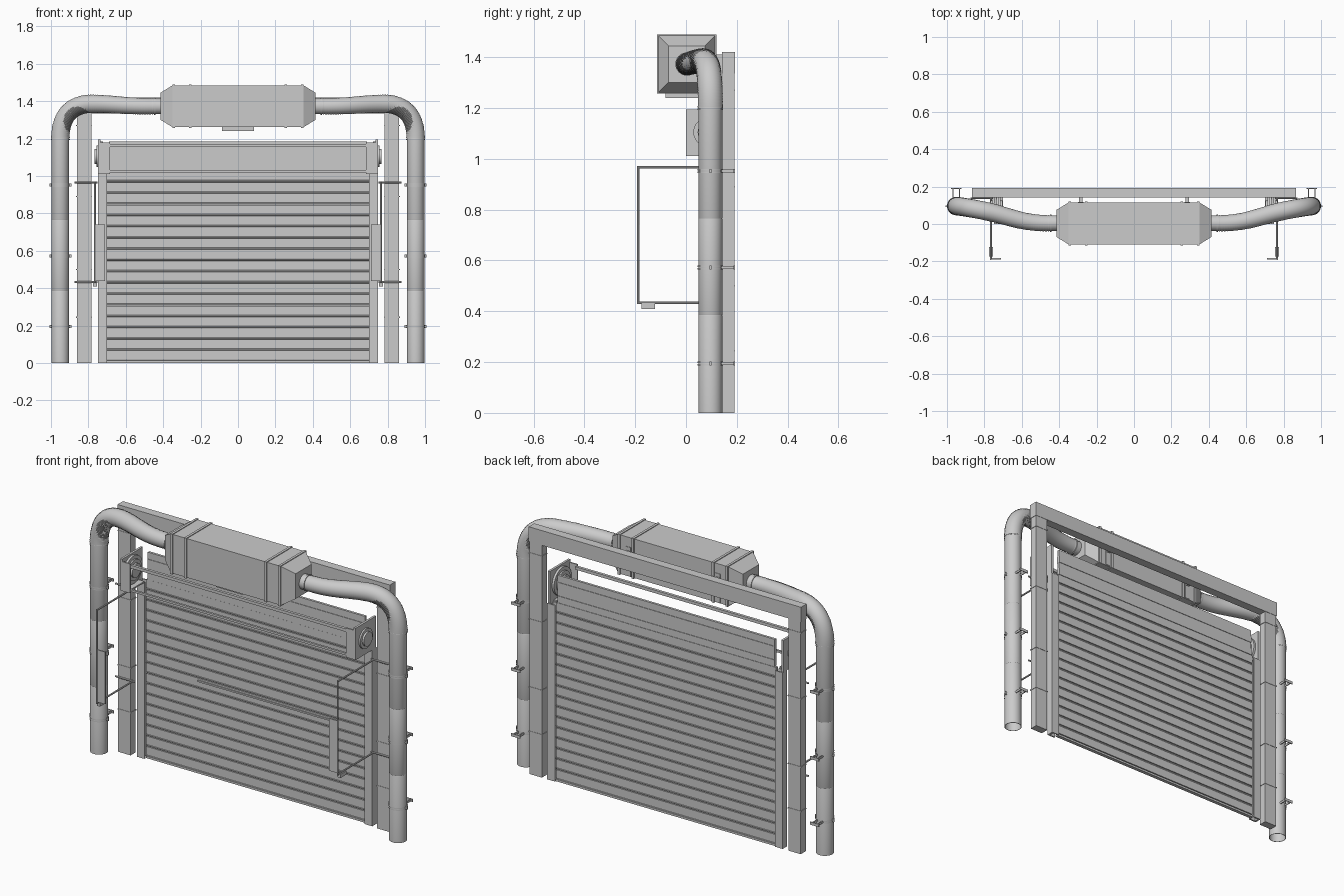
import bpy, bmesh, math
from mathutils import Vector, Matrix
from mathutils.geometry import interpolate_bezier

if "Cube" in bpy.data.objects:
    bpy.data.objects.remove(bpy.data.objects["Cube"])


def finish(name, bm, smooth=False):
    bmesh.ops.recalc_face_normals(bm, faces=bm.faces)
    me = bpy.data.meshes.new(name)
    bm.to_mesh(me)
    bm.free()
    ob = bpy.data.objects.new(name, me)
    bpy.context.collection.objects.link(ob)
    if smooth:
        bpy.ops.object.select_all(action='DESELECT')
        ob.select_set(True)
        bpy.context.view_layer.objects.active = ob
        bpy.ops.object.shade_smooth_by_angle(angle=math.radians(35))
    return ob


def add_box(bm, x, y, z):
    c = [(a[0] + a[1]) / 2 for a in (x, y, z)]
    d = [abs(a[1] - a[0]) for a in (x, y, z)]
    bmesh.ops.create_cube(bm, size=1, matrix=Matrix.Translation(c) @ Matrix.Diagonal((*d, 1)))


def boxes(name, *specs):
    bm = bmesh.new()
    for s in specs:
        add_box(bm, *s)
    return finish(name, bm)


def add_cyl(bm, a, b, r, n=24, caps=True):
    a, b = Vector(a), Vector(b)
    m = Matrix.Translation((a + b) / 2) @ (b - a).to_track_quat('Z', 'Y').to_matrix().to_4x4()
    bmesh.ops.create_cone(bm, cap_ends=caps, segments=n, radius1=r, radius2=r,
                          depth=(b - a).length, matrix=m)


def cyl(name, a, b, r, n=24):
    bm = bmesh.new()
    add_cyl(bm, a, b, r, n)
    return finish(name, bm, True)


def loft(bm, rings, caps=False):
    vs = [[bm.verts.new(p) for p in ring] for ring in rings]
    n = len(vs[0])
    for r0, r1 in zip(vs, vs[1:]):
        for i in range(n):
            bm.faces.new((r0[i], r0[(i + 1) % n], r1[(i + 1) % n], r1[i]))
    if caps:
        bm.faces.new(vs[0])
        bm.faces.new(vs[-1])


# Rolling curtain: flat slats with rounded hinge knuckles
bm = bmesh.new()
for k in range(17):
    z = 0.014 + 0.06 * k
    add_box(bm, (-0.70, 0.70), (0.166, 0.182), (z + 0.004, z + 0.052))
    add_cyl(bm, (-0.70, 0.174, z - 0.002), (0.70, 0.174, z - 0.002), 0.0055, 10)
finish("curtain_slats", bm, True)
boxes("curtain_bottom_bar", ((-0.70, 0.70), (0.164, 0.184), (0, 0.012)))
boxes("curtain_pull_bar", ((-0.37, 0.49), (0.160, 0.167), (0.527, 0.536)))
boxes("upper_curtain", *[((-0.69, 0.69), (0.163 + 0.003 * (k % 2), 0.183 - 0.003 * (k % 2)),
                          (1.028 + k * 0.039, 1.067 + k * 0.039)) for k in range(4)])

# Crossbars between the roller brackets
boxes("roller_crossbars", ((-0.69, 0.69), (0.004, 0.02), (1.155, 1.172)),
      ((-0.69, 0.69), (0.004, 0.016), (1.02, 1.032)))

# Portal frame
boxes("frame_beam", ((-0.865, 0.865), (0.142, 0.192), (1.335, 1.42)))

# Air heater box
ZC = 1.373
bm = bmesh.new()
prof = [(-0.415, 0.072), (-0.35, 0.112), (0.35, 0.112), (0.415, 0.072)]
loft(bm, [[(x, 0.003 + h * sy, ZC + h * sz) for sy, sz in ((-1, -1), (1, -1), (1, 1), (-1, 1))]
          for x, h in prof], True)
finish("heater_box", bm)
boxes("heater_bands", *[((x - 0.007, x + 0.007), (-0.115, 0.121), (ZC - 0.116, ZC + 0.116))
                        for x in (-0.343, -0.255, 0.255, 0.343)])
boxes("heater_base_plate", ((-0.085, 0.085), (-0.08, 0.055), (1.24, 1.263)))

for s, side in ((1, "right"), (-1, "left")):
    def X(a, b):
        return (s * a, s * b)

    # Post with thin joint bands
    boxes("frame_post_" + side, (X(0.783, 0.862), (0.144, 0.19), (0, 1.42)))
    boxes("post_bands_" + side, *[(X(0.780, 0.865), (0.142, 0.192), (z - 0.003, z + 0.003))
                                  for z in (0.245, 0.50, 0.89, 1.27)])
    # Curtain guide channel
    boxes("guide_" + side, (X(0.70, 0.748), (0.150, 0.158), (0, 1.012)),
          (X(0.70, 0.748), (0.184, 0.191), (0, 1.012)),
          (X(0.736, 0.748), (0.150, 0.191), (0, 1.012)))
    # Roller bracket: side plate with flanges, coil discs and outer bearing
    boxes("roller_bracket_" + side, (X(0.735, 0.748), (0.0, 0.185), (1.012, 1.195)),
          (X(0.685, 0.748), (0.0, 0.008), (1.012, 1.18)),
          (X(0.70, 0.748), (0.0, 0.15), (1.012, 1.02)))
    bm = bmesh.new()
    for x0, x1, r in ((0.722, 0.736, 0.08), (0.714, 0.722, 0.06), (0.704, 0.714, 0.04),
                      (0.748, 0.757, 0.057), (0.757, 0.768, 0.04)):
        add_cyl(bm, (s * x0, 0.086, 1.105), (s * x1, 0.086, 1.105), r, 32)
    finish("roller_discs_" + side, bm, True)

    # Sensor loop with its plate
    xr = s * 0.765
    bm = bmesh.new()
    for a, b in (((0.14, 0.966), (-0.188, 0.966)), ((-0.188, 0.971), (-0.188, 0.428)),
                 ((-0.188, 0.433), (0.14, 0.433))):
        add_cyl(bm, (xr, *a), (xr, *b), 0.005, 10)
    for z in (0.966, 0.433):
        add_cyl(bm, (s * 0.75, 0.138, z), (s * 0.875, 0.138, z), 0.005, 10)
    finish("sensor_loop_" + side, bm, True)
    boxes("sensor_panel_" + side, (X(0.712, 0.768), (-0.19, -0.183), (0.44, 0.74)))
    boxes("sensor_box_" + side, (X(0.755, 0.775), (-0.175, -0.122), (0.409, 0.43)))

    # Vertical duct, open at the bottom
    px, py = s * 0.95, 0.096
    bm = bmesh.new()
    loft(bm, [[(px + r * math.cos(t * math.pi / 16), py + r * math.sin(t * math.pi / 16), z)
               for t in range(32)] for r, z in
              ((0.0445, 1.2), (0.0445, 0), (0.047, 0), (0.047, 0.383), (0.0462, 0.385),
               (0.047, 0.387), (0.047, 0.763), (0.0462, 0.765), (0.047, 0.767), (0.047, 1.2))])
    finish("duct_" + side, bm, True)
    # Pipe clamps with ears back to the wall
    for i, z in enumerate((0.195, 0.572, 0.952, 1.2)):
        bm = bmesh.new()
        for dz in (-0.005, 0.005):
            add_cyl(bm, (px, py, z + dz - 0.003), (px, py, z + dz + 0.003), 0.0505, 32)
        # hollow the clamp so the duct bore stays open
        bmesh.ops.delete(bm, geom=[f for f in bm.faces if len(f.verts) > 4], context='FACES')
        if i < 3:
            for dx in (-0.017, 0.017):
                add_box(bm, (px + dx - 0.0025, px + dx + 0.0025), (0.138, 0.19), (z - 0.006, z + 0.006))
            add_box(bm, (px - 0.028, px + 0.028), (0.187, 0.192), (z - 0.008, z + 0.008))
            for dx in (-0.052, 0.052):
                add_box(bm, (px + dx - 0.007, px + dx + 0.007), (py - 0.004, py + 0.004), (z - 0.008, z + 0.008))
        finish("duct_clamp_%s_%d" % (side, i + 1), bm, True)

    # Corrugated flexible duct bending into the heater
    V = lambda x, y, z: Vector((s * x, y, z))
    path = interpolate_bezier(V(0.95, 0.096, 1.2), V(0.95, 0.096, 1.32), V(0.89, 0.09, 1.386), V(0.78, 0.066, 1.386), 60)
    path += interpolate_bezier(V(0.78, 0.066, 1.386), V(0.67, 0.042, 1.386), V(0.60, 0.004, 1.372), V(0.455, 0.004, ZC), 60)[1:]
    rings, n = [], len(path)
    for i, p in enumerate(path):
        tan = (path[min(i + 1, n - 1)] - path[max(i - 1, 0)]).normalized()
        u = tan.cross(Vector((0, 1, 0))).normalized()
        v = tan.cross(u)
        r = 0.0495 - 0.006 * max(0, i / n - 0.5) * 2 - (0.0015 if i % 2 else 0)
        rings.append([p + r * (u * math.cos(t * math.pi / 16) + v * math.sin(t * math.pi / 16))
                      for t in range(32)])
    bm = bmesh.new()
    loft(bm, rings)
    finish("flex_duct_" + side, bm, True)

    # Heater collar and clamp ring
    cyl("heater_collar_" + side, (s * 0.41, 0.004, ZC), (s * 0.465, 0.004, ZC), 0.042, 32)
    cyl("collar_ring_" + side, (s * 0.44, 0.004, ZC), (s * 0.448, 0.004, ZC), 0.046, 32)
    # Strap holding the heater to the beam
    boxes("heater_strap_" + side, (X(0.27, 0.30), (0.112, 0.118), (1.265, 1.43)),
          (X(0.275, 0.295), (0.115, 0.145), (1.345, 1.41)))
